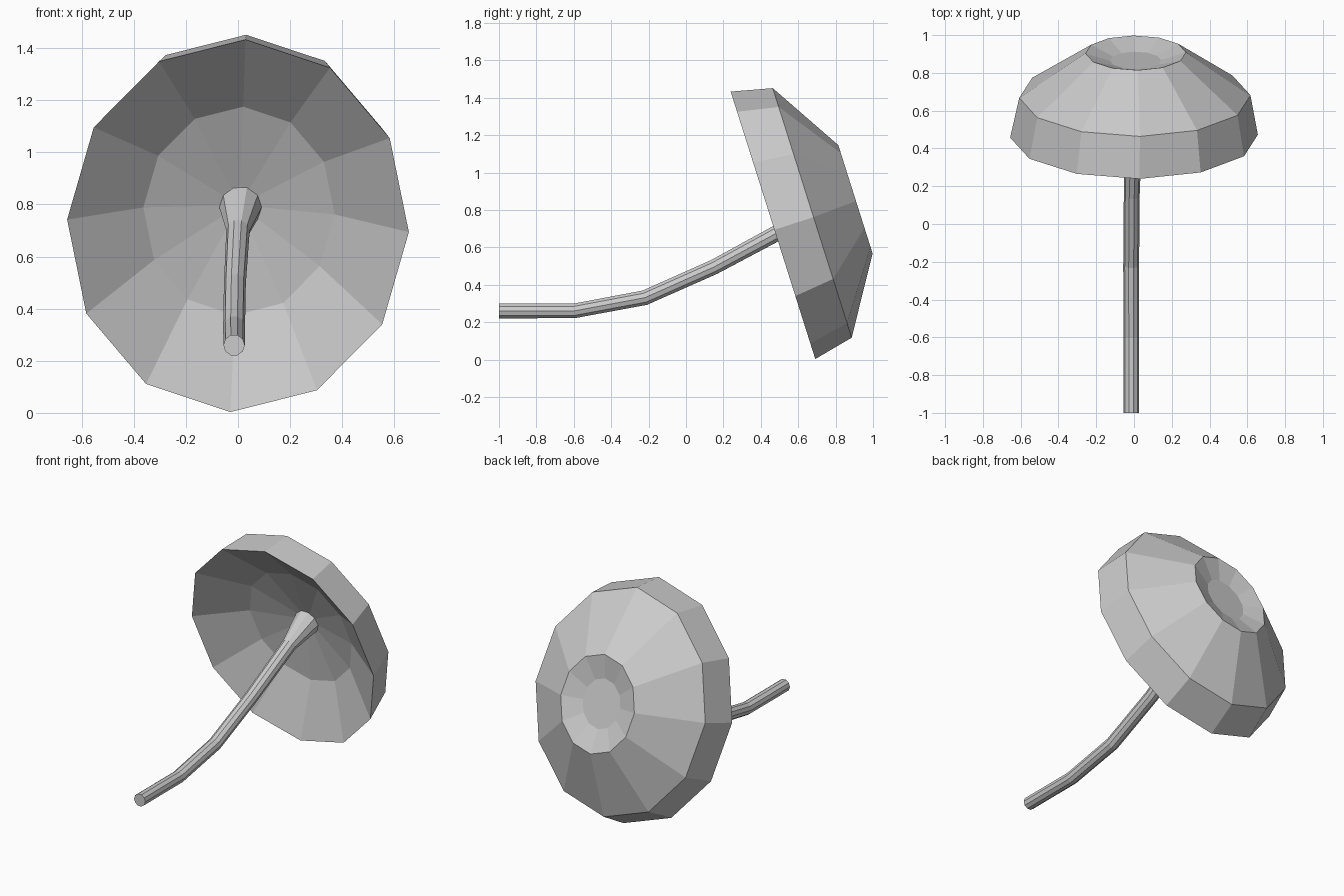
import bpy, bmesh
from math import sin, cos, pi, radians
from mathutils import Vector, Matrix

if "Cube" in bpy.data.objects:
    bpy.data.objects.remove(bpy.data.objects["Cube"])


def loft(name, rings):
    """Flat-shaded closed skin through equal-sized rings of points."""
    bm = bmesh.new()
    loops = [[bm.verts.new(p) for p in ring] for ring in rings]
    n = len(loops[0])
    for a, b in zip(loops, loops[1:]):
        for i in range(n):
            j = (i + 1) % n
            bm.faces.new((a[i], a[j], b[j], b[i]))
    bm.faces.new(loops[0])
    bm.faces.new(loops[-1])
    bmesh.ops.recalc_face_normals(bm, faces=bm.faces)
    mesh = bpy.data.meshes.new(name)
    bm.to_mesh(mesh)
    bm.free()
    obj = bpy.data.objects.new(name, mesh)
    bpy.context.collection.objects.link(obj)
    return obj


def ring(center, u, v, a, b, sides):
    return [center + u * a * cos(2 * pi * i / sides) + v * b * sin(2 * pi * i / sides)
            for i in range(sides)]


# Tilted cap axis, with a slight roll
axis = Vector((0.02, 0.954, 0.301)).normalized()
roll = Matrix.Rotation(radians(2.2), 3, axis)
u = roll @ Vector((1, 0, 0))
v = roll @ Vector((0, -0.301, 0.954))
rim_center = Vector((0, 0.465, 0.718))

# Cap: hollow underside, rim band, sloped top, dimple (distance on axis, radius)
cap_profile = [(0.25, 0.08), (0.19, 0.42), (0.0, 0.75), (0.22, 0.70),
               (0.4625, 0.304), (0.42, 0.155)]
loft("mushroom_cap", [ring(rim_center + axis * t, u, v, r * 0.875, r, 12)
                      for t, r in cap_profile])

# Stem: bent tube flaring where it meets the cap (centre, radius)
stem_path = [((-0.015, -1.0, 0.26), 0.041), ((-0.015, -0.6, 0.26), 0.041),
             ((-0.015, -0.22, 0.331), 0.042), ((-0.012, 0.15, 0.495), 0.042),
             ((0.0, 0.53, 0.70), 0.045), ((0.01, 0.71, 0.793), 0.083)]
points = [Vector(p) for p, r in stem_path]
stem_rings = []
for i, (p, r) in enumerate(stem_path):
    d = (points[min(i + 1, len(points) - 1)] - points[max(i - 1, 0)]).normalized()
    if i == 0:
        d = Vector((0, 1, 0))
    if i == len(points) - 1:
        d = axis
    side = d.cross(Vector((0, 0, 1))).normalized()
    stem_rings.append(ring(points[i], side, side.cross(d), r, r, 10))
loft("mushroom_stem", stem_rings)
